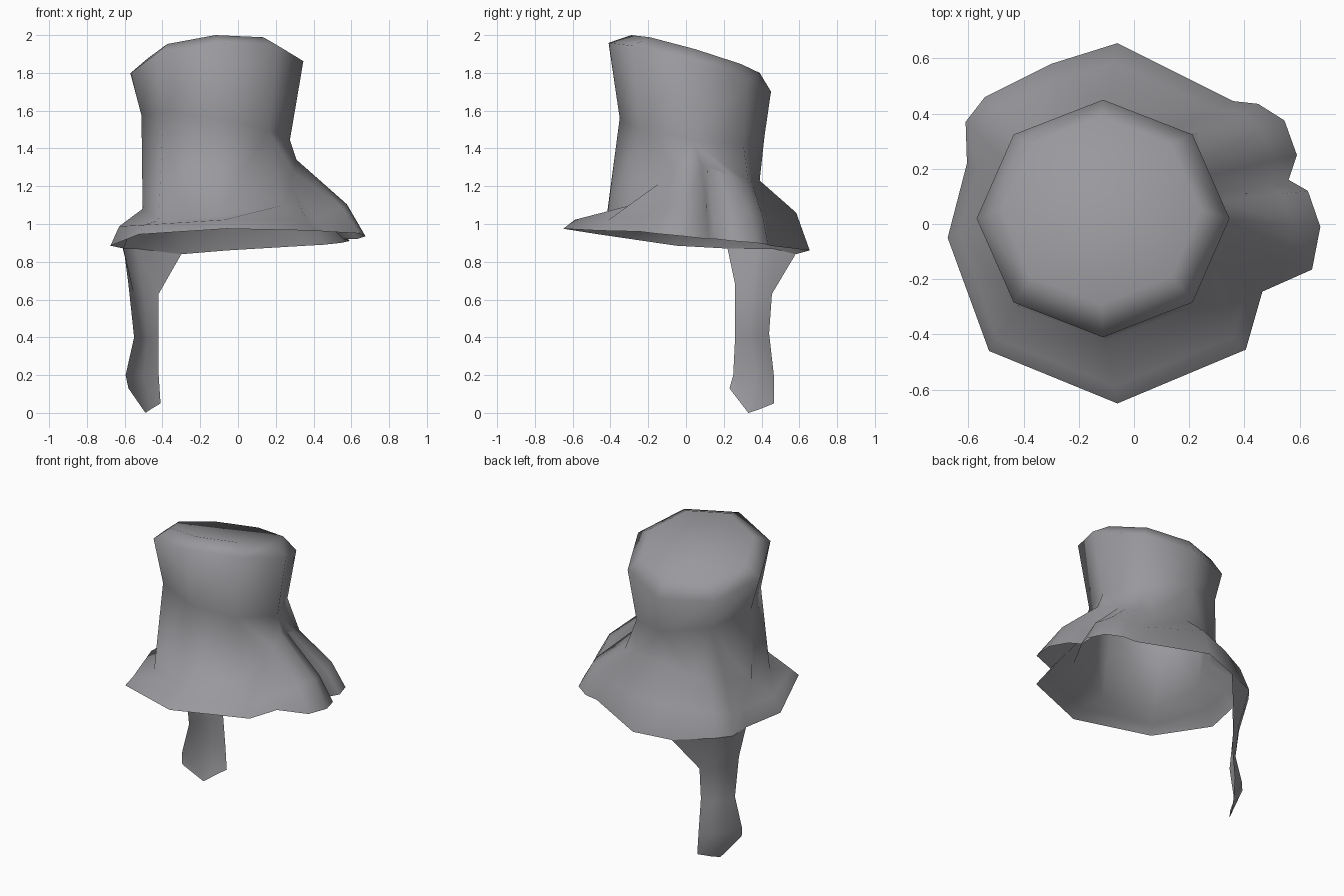
import bpy
import bmesh
import math
from mathutils import Vector

if "Cube" in bpy.data.objects:
    bpy.data.objects.remove(bpy.data.objects["Cube"])

felt = bpy.data.materials.new("grey_felt")
felt.diffuse_color = (0.32, 0.32, 0.34, 1)
felt.use_nodes = True
felt.node_tree.nodes["Principled BSDF"].inputs["Base Color"].default_value = felt.diffuse_color


def finish(name, bm):
    me = bpy.data.meshes.new(name)
    bm.to_mesh(me)
    bm.free()
    me.materials.append(felt)
    for p in me.polygons:
        p.use_smooth = True
    ob = bpy.data.objects.new(name, me)
    bpy.context.collection.objects.link(ob)
    return ob


def skin(bm, low, high, closed=True):
    """Quads between two rows of vertices, facing outward."""
    n = len(low)
    for i in range(n if closed else n - 1):
        j = (i + 1) % n
        bm.faces.new((low[i], low[j], high[j], high[i]))


def tilted_octagon(bm, cx, cy, rx, ry, z, sx, sy):
    row = []
    for k in range(8):
        a = k * math.pi / 4
        dx, dy = rx * math.cos(a), ry * math.sin(a)
        row.append(bm.verts.new((cx + dx, cy + dy, z + sx * dx + sy * dy)))
    return row


# crown foot, starting at +x and going round by the back
FOOT = [Vector(p) for p in (
    (.31, .02, 1.34), (.23, .33, 1.22), (-.10, .39, 1.23), (-.39, .32, 1.17),
    (-.505, .02, 1.08), (-.42, -.30, 1.02), (-.10, -.42, 1.04), (.24, -.29, 1.10))]

# brim: place on the crown foot, outer edge x y z, bulge height
BRIM = [
    (0.0, .675, -.01, .935, .06), (0.2, .63, .12, .92, .05),
    (0.3, .56, .16, .92, -.04), (0.5, .59, .25, .91, .05),
    (0.7, .545, .375, .90, .07), (1.0, .45, .435, .89, .06),
    (1.3, .36, .445, .885, .05), (2.0, -.06, .655, .86, .10),
    (2.6, -.30, .58, .84, .10), (3.0, -.54, .46, .87, .07),
    (3.4, -.61, .37, .87, .05), (3.6, -.605, .22, .87, .04),
    (4.0, -.675, -.05, .885, .05), (5.0, -.525, -.46, .945, .03),
    (6.0, -.06, -.65, .975, .03), (7.0, .405, -.455, .965, .02),
    (7.5, .465, -.245, .96, .0), (7.75, .645, -.165, .95, .05)]

# hat: open crown flowing into the wavy brim
bm = bmesh.new()
waist = tilted_octagon(bm, -.118, .032, .393, .383, 1.51, -.165, -.13)
rim = tilted_octagon(bm, -.112, .02, .458, .43, 1.83, .07, -.30)
top = tilted_octagon(bm, -.12, .05, .36, .34, 1.90, .07, -.294)
skin(bm, waist, rim)
skin(bm, rim, top)
bm.faces.new(top)

inner, middle, outer = [], [], []
for u, x, y, z, lift in BRIM:
    k = int(u)
    a = FOOT[k].lerp(FOOT[(k + 1) % 8], u - k)
    b = Vector((x, y, z))
    inner.append(bm.verts.new(a))
    middle.append(bm.verts.new(a.lerp(b, .73) + Vector((0, 0, lift))))
    outer.append(bm.verts.new(b))
skin(bm, middle, inner)
skin(bm, outer, middle)

# lower crown panels share the brim's inner points
for k in range(8):
    low = [v for v, c in zip(inner, BRIM) if k <= c[0] < k + 1]
    nxt = [v for v, c in zip(inner, BRIM) if c[0] == (k + 1) % 8]
    bm.faces.new(low + nxt + [waist[(k + 1) % 8], waist[k]])
finish("crown_and_brim", bm)

# tail: strip hanging from the back left of the brim (back, middle, left edge)
TAIL = [
    ((-.30, .58, .84), (-.54, .46, .87), (-.61, .37, .87), (-.605, .22, .87)),
    ((-.42, .455, .63), (-.50, .41, .63), (-.55, .35, .63), (-.58, .26, .68)),
    ((-.42, .44, .42), (-.48, .40, .40), (-.52, .34, .40), (-.55, .26, .40)),
    ((-.42, .465, .20), (-.50, .44, .20), (-.56, .37, .20), (-.595, .25, .20)),
    ((-.41, .465, .05), (-.46, .39, .02), (-.49, .33, .0), (-.58, .23, .13))]
bm = bmesh.new()
rows = [[bm.verts.new(p) for p in row] for row in TAIL]
for high, low in zip(rows, rows[1:]):
    skin(bm, low, high, closed=False)
finish("hanging_tail", bm)
